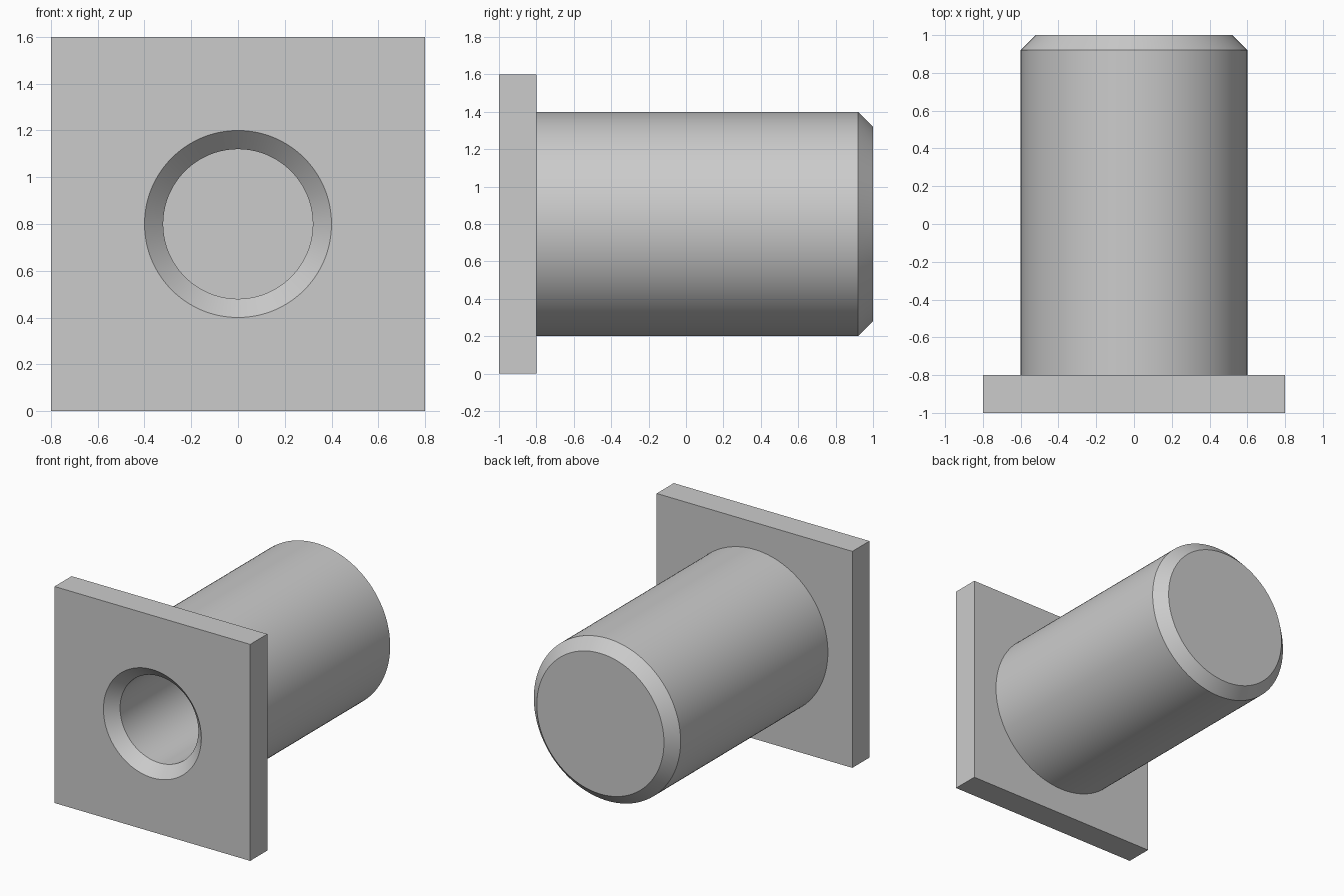
import bpy, bmesh, math
from mathutils import Matrix, Vector

default = bpy.data.objects.get("Cube")
if default:
    bpy.data.objects.remove(default, do_unlink=True)

AXIS_Z = 0.8      # height of the barrel axis
SEGMENTS = 128

metal = bpy.data.materials.new("plain grey")
metal.use_nodes = True
grey = (0.6, 0.6, 0.6, 1)
metal.diffuse_color = grey
metal.node_tree.nodes["Principled BSDF"].inputs["Base Color"].default_value = grey


def add_object(name, bm):
    bmesh.ops.recalc_face_normals(bm, faces=bm.faces)
    mesh = bpy.data.meshes.new(name)
    bm.to_mesh(mesh)
    bm.free()
    mesh.materials.append(metal)
    obj = bpy.data.objects.new(name, mesh)
    bpy.context.collection.objects.link(obj)
    return obj


def turned(name, profile):
    """Solid of revolution about the y axis from (radius, y) points."""
    bm = bmesh.new()
    rings = []
    for radius, y in profile:
        angles = [math.tau * i / SEGMENTS for i in range(SEGMENTS)]
        rings.append([bm.verts.new((radius * math.cos(a), y, AXIS_Z + radius * math.sin(a)))
                      for a in angles])
    for a, b in zip(rings, rings[1:]):
        for i in range(SEGMENTS):
            j = (i + 1) % SEGMENTS
            bm.faces.new((a[i], a[j], b[j], b[i]))
    bm.faces.new(rings[0])
    bm.faces.new(rings[-1])
    return add_object(name, bm)


def combine(target, tool, operation):
    """Apply a boolean and remove the tool."""
    tool.hide_render = True
    mod = target.modifiers.new(operation.lower(), "BOOLEAN")
    mod.operation = operation
    mod.solver = "EXACT"
    mod.object = tool
    bpy.context.view_layer.objects.active = target
    bpy.ops.object.modifier_apply(modifier=mod.name)
    bpy.data.objects.remove(tool, do_unlink=True)


# Square flange plate
bm = bmesh.new()
bmesh.ops.create_cube(bm, size=1)
bmesh.ops.transform(bm, verts=bm.verts, matrix=Matrix.LocRotScale(
    Vector((0, -0.9, AXIS_Z)), None, Vector((1.6, 0.2, 1.6))))
body = add_object("flanged_sleeve", bm)

# Barrel with a chamfered closed end
barrel = turned("barrel", [(0.6, -0.9), (0.6, 0.92), (0.52, 1)])
combine(body, barrel, "UNION")

# Blind bore with a countersunk mouth
bore = turned("bore_cutter", [(0.42, -1.02), (0.32, -0.92), (0.32, 0.6)])
combine(body, bore, "DIFFERENCE")

# Smooth round walls, sharp edges kept
bpy.ops.object.select_all(action="DESELECT")
body.select_set(True)
bpy.context.view_layer.objects.active = body
bpy.ops.object.shade_smooth_by_angle(angle=math.radians(30))
